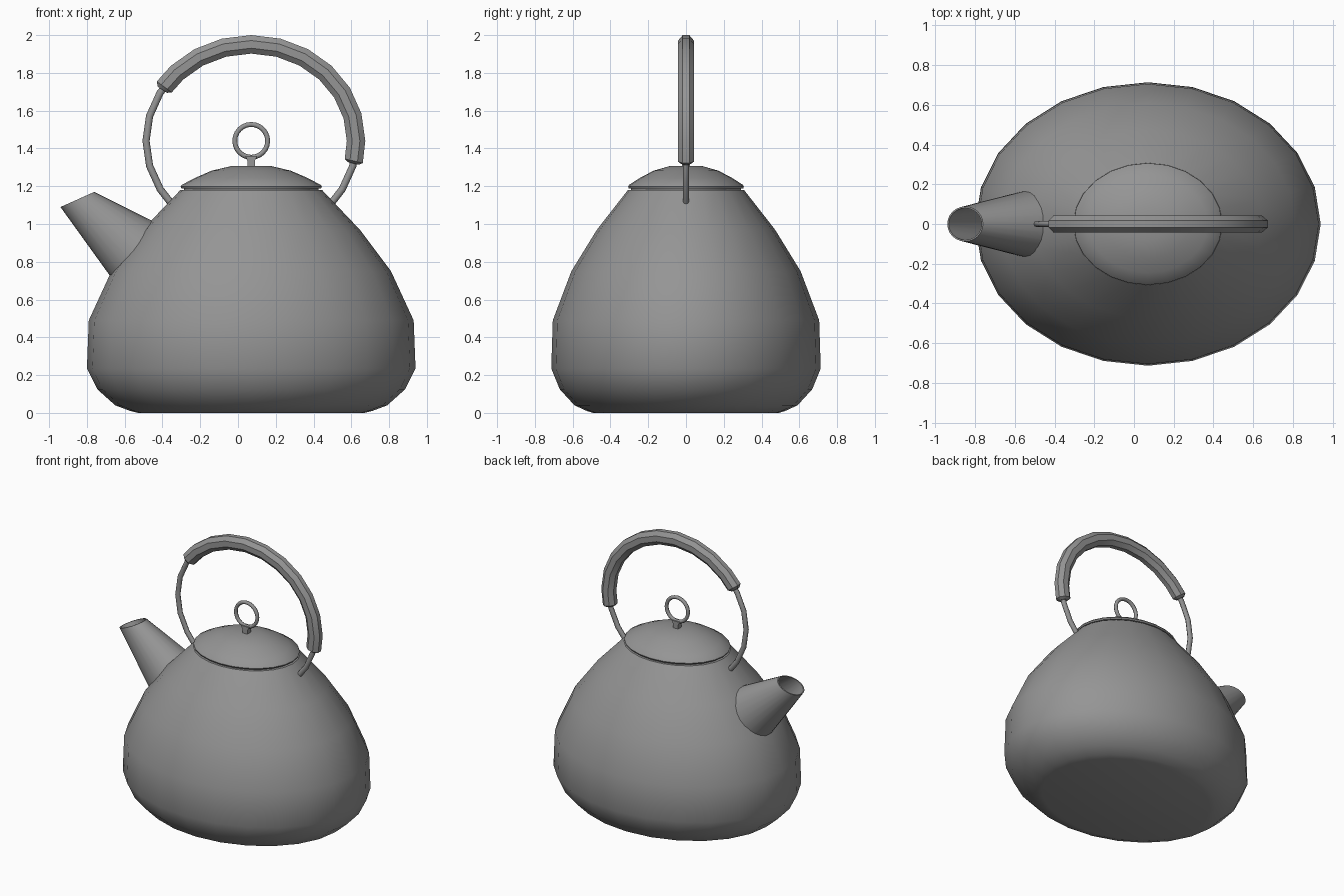
import bpy, bmesh
from math import sin, cos, pi, radians
from mathutils import Vector

if "Cube" in bpy.data.objects:
    bpy.data.objects.remove(bpy.data.objects["Cube"])

CX = 0.07      # axis of the pot
SQUASH = 0.82  # depth / width of the oval pot

# Dark grey enamel for every part
grey = bpy.data.materials.new("dark_grey")
grey.diffuse_color = (0.3, 0.3, 0.3, 1)
grey.use_nodes = True
grey.node_tree.nodes["Principled BSDF"].inputs["Base Color"].default_value = grey.diffuse_color


def skin(name, rings, closed=False, caps=True, angle=40):
    """Join equal-length rings of points into a smooth-shaded surface."""
    bm = bmesh.new()
    loops = [[bm.verts.new(p) for p in ring] for ring in rings]
    n = len(loops[0])
    pairs = list(zip(loops, loops[1:]))
    if closed:
        pairs.append((loops[-1], loops[0]))
    for a, b in pairs:
        for i in range(n):
            j = (i + 1) % n
            bm.faces.new((a[i], a[j], b[j], b[i]))
    if caps and not closed:
        bm.faces.new(loops[0])
        bm.faces.new(loops[-1])
    bmesh.ops.recalc_face_normals(bm, faces=bm.faces)
    mesh = bpy.data.meshes.new(name)
    bm.to_mesh(mesh)
    bm.free()
    mesh.materials.append(grey)
    ob = bpy.data.objects.new(name, mesh)
    bpy.context.collection.objects.link(ob)
    bpy.ops.object.select_all(action='DESELECT')
    ob.select_set(True)
    bpy.context.view_layer.objects.active = ob
    bpy.ops.object.shade_smooth_by_angle(angle=radians(angle))
    return ob


def oval(r, z, n=24):
    return [(CX + r * cos(2 * pi * i / n), SQUASH * r * sin(2 * pi * i / n), z)
            for i in range(n)]


def tube_ring(deg, rx, rz, cz, r, ry, n, phase=0.0):
    """Cross-section of a tube that follows an upright ellipse."""
    t = radians(deg)
    c = Vector((CX + rx * cos(t), 0, cz + rz * sin(t)))
    out = Vector((rz * cos(t), 0, rx * sin(t))).normalized()
    angles = [2 * pi * (k + phase) / n for k in range(n)]
    return [c + out * r * cos(a) + Vector((0, ry * sin(a), 0)) for a in angles]


# Pot body
skin("pot_body", [oval(r, z) for r, z in [
    (0.60, 0.0), (0.64, 0.01), (0.72, 0.04), (0.815, 0.125), (0.87, 0.235),
    (0.86, 0.49), (0.74, 0.75), (0.575, 0.97), (0.375, 1.18)]])

# Domed lid with a thin rim
skin("lid", [oval(r, z) for r, z in [
    (0.355, 1.178), (0.355, 1.187), (0.37, 1.189), (0.374, 1.198), (0.368, 1.207),
    (0.30, 1.243), (0.21, 1.282), (0.10, 1.308)]])

# Ring knob and its stem
skin("lid_ring", [tube_ring(a, 0.087, 0.087, 1.44, 0.013, 0.013, 8)
                  for a in range(0, 360, 15)], closed=True, angle=60)
skin("lid_ring_stem", [[(CX + sx * w, sy * 0.02, z) for sx, sy in
                        ((-1, -1), (1, -1), (1, 1), (-1, 1))]
                       for w, z in ((0.02, 1.29), (0.02, 1.335), (0.032, 1.36))])

# Wire handle
skin("handle_wire", [tube_ring(a, 0.557, 0.51, 1.44, 0.019, 0.016, 8)
                     for a in [-41] + list(range(-30, 211, 15)) + [221]], angle=60)

# Faceted eight-sided grip on the handle, chamfered at both ends
grip = [(-13.5, 0.6), (-12, 1)] + [(a, 1) for a in range(0, 136, 15)] + [(146, 1), (148, 0.6)]
skin("handle_grip", [tube_ring(a, 0.555, 0.511, 1.44, 0.053 * s, 0.045 * s, 8, 0.5)
                     for a, s in grip], angle=30)


# Hollow tapered spout with a slanted mouth
def spout_ring(cx, cz, hx, hz, hy, n=24):
    return [(cx + hx * cos(2 * pi * k / n), hy * sin(2 * pi * k / n),
             cz + hz * cos(2 * pi * k / n)) for k in range(n)]


skin("spout", [
    spout_ring(-0.5225, 0.835, 0.1225, 0.155, 0.172),
    spout_ring(-0.85, 1.13, 0.09, 0.04, 0.088),
    spout_ring(-0.85, 1.13, 0.083, 0.037, 0.08),
    spout_ring(-0.5225, 0.835, 0.112, 0.142, 0.16)], closed=True)
